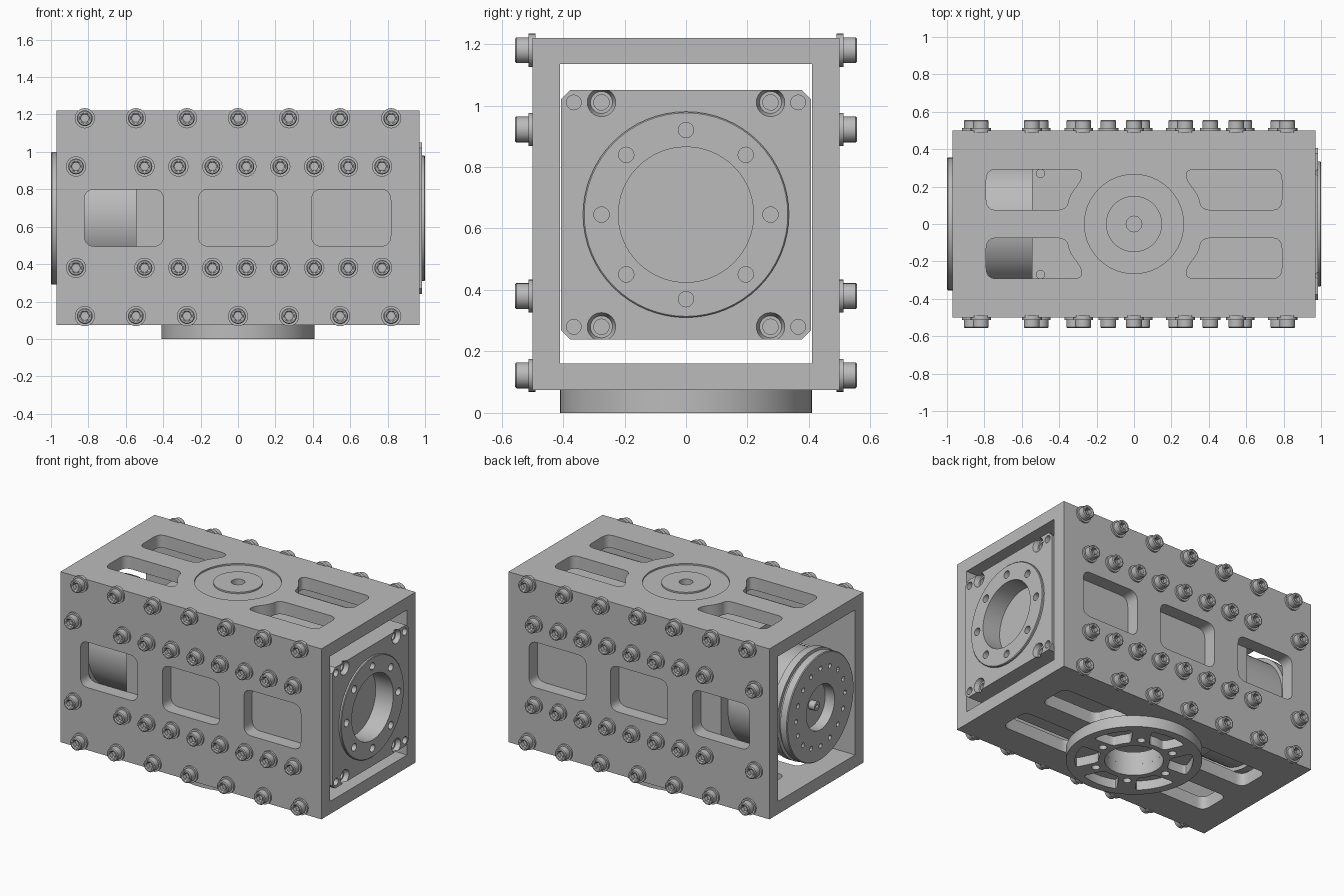
import bpy, bmesh, math
from mathutils import Vector

if "Cube" in bpy.data.objects:
    bpy.data.objects.remove(bpy.data.objects["Cube"], do_unlink=True)

metal = bpy.data.materials.new("machined_grey")
metal.use_nodes = True
GREY = (0.5, 0.5, 0.5, 1)
metal.diffuse_color = GREY
metal.node_tree.nodes["Principled BSDF"].inputs["Base Color"].default_value = GREY

MID = 0.645            # height of the drive axis
WALL, HALF_X = 0.5, 0.97
INNER = 0.41


def place(axis, u, v, d):
    return Vector({"x": (d, u, v), "y": (u, d, v), "z": (u, v, d)}[axis])


def finish(name, bm):
    bmesh.ops.remove_doubles(bm, verts=bm.verts, dist=1e-5)
    bmesh.ops.recalc_face_normals(bm, faces=bm.faces)
    mesh = bpy.data.meshes.new(name)
    bm.to_mesh(mesh)
    bm.free()
    mesh.materials.append(metal)
    obj = bpy.data.objects.new(name, mesh)
    bpy.context.collection.objects.link(obj)
    return obj


def prism(name, pts, axis, a, b):
    bm = bmesh.new()
    ends = [[bm.verts.new(place(axis, u, v, d)) for u, v in pts] for d in (a, b)]
    for ring in ends:
        bm.faces.new(ring)
    n = len(pts)
    for i in range(n):
        j = (i + 1) % n
        bm.faces.new((ends[0][i], ends[0][j], ends[1][j], ends[1][i]))
    return finish(name, bm)


def lathe(name, profile, axis, cu=0, cv=0, segs=32):
    """Spin (radius, depth) points; a third item makes that ring hexagonal."""
    bm = bmesh.new()
    rings = []
    for r, d, *hexed in profile:
        ring = []
        for i in range(segs):
            t = math.tau * i / segs
            k = r / math.cos(t % (math.pi / 3) - math.pi / 6) if hexed else r
            ring.append(bm.verts.new(place(axis, cu + k * math.cos(t), cv + k * math.sin(t), d)))
        rings.append(ring)
    for p, q in zip(rings, rings[1:]):
        for i in range(segs):
            j = (i + 1) % segs
            bm.faces.new((p[i], p[j], q[j], q[i]))
    return finish(name, bm)


def rod(r, axis, cu, cv, a, b, segs=20):
    return lathe("cutter", [(0, a), (r, a), (r, b), (0, b)], axis, cu, cv, segs)


def rect(u0, u1, v0, v1):
    return [(u0, v0), (u1, v0), (u1, v1), (u0, v1)]


def rounded(pts, r, steps=6):
    out = []
    for i, p in enumerate(pts):
        p = Vector(p)
        a, b = Vector(pts[i - 1]) - p, Vector(pts[(i + 1) % len(pts)]) - p
        s = p + a.normalized() * min(r, a.length * 0.48)
        e = p + b.normalized() * min(r, b.length * 0.48)
        for k in range(steps + 1):
            t = k / steps
            out.append(tuple(s * (1 - t) ** 2 + p * 2 * t * (1 - t) + e * t * t))
    return out


def cut(obj, cutters):
    for c in cutters:
        c.hide_render = True
        m = obj.modifiers.new("cut", "BOOLEAN")
        m.operation, m.solver, m.object = "DIFFERENCE", "EXACT", c
    dg = bpy.context.evaluated_depsgraph_get()
    mesh = bpy.data.meshes.new_from_object(obj.evaluated_get(dg))
    obj.modifiers.clear()
    obj.data = mesh
    for c in cutters:
        bpy.data.objects.remove(c, do_unlink=True)


def smooth(obj):
    bpy.ops.object.select_all(action="DESELECT")
    obj.select_set(True)
    bpy.context.view_layer.objects.active = obj
    bpy.ops.object.shade_smooth_by_angle(angle=math.radians(30))


def polar(r, deg):
    return r * math.cos(math.radians(deg)), r * math.sin(math.radians(deg))


# Outer frame: square tube with side windows and plate slots
frame = prism("frame", rect(-WALL, WALL, 0.075, 1.22), "x", -HALF_X, HALF_X)
cuts = [prism("cutter", rect(-INNER, INNER, 0.16, 1.135), "x", -1.2, 1.2)]
for x in (-0.61, 0, 0.605):
    cuts.append(prism("cutter", rounded(rect(x - 0.212, x + 0.212, 0.495, 0.8), 0.06), "y", -0.7, 0.7))
slot = [(0.79, 0.075), (0.79, 0.292), (0.28, 0.292), (0.28, 0.235), (0.345, 0.155), (0.36, 0.075)]
for sx in (-1, 1):
    for sy in (-1, 1):
        cuts.append(prism("cutter", rounded([(sx * u, sy * v) for u, v in slot], 0.055), "z", -0.2, 1.4))
# Shallow ring recess and pin hole on top, bore below
cuts.append(lathe("cutter", [(0.15, 1.21), (0.265, 1.21), (0.265, 1.3), (0.15, 1.3), (0.15, 1.21)], "z", segs=64))
cuts.append(rod(0.042, "z", 0, 0, 1.15, 1.3))
cuts.append(rod(0.177, "z", 0, 0, 0, 0.2, 48))
cut(frame, cuts)
smooth(frame)

# Gear housing: chamfered block with output bore and mounting holes
c, h = 0.03, 0.406
corners = [(-h + c, -h), (h - c, -h), (h, -h + c), (h, h - c), (h - c, h), (-h + c, h), (-h, h - c), (-h, -h + c)]
housing = prism("gear_housing", [(u, v + MID) for u, v in corners], "x", -0.545, 0.985)
cuts = [rod(0.22, "x", 0, MID, 0.87, 1.1, 64)]
for sy in (-1, 1):
    for sz in (-1, 1):
        z = MID + sz * 0.365
        cuts.append(rod(0.024, "x", sy * 0.365, z, 0.93, 1.1))
        cuts.append(lathe("cutter", [(0, 0.9), (0.025, 0.9), (0.025, 0.955), (0.036, 0.955),
                                     (0.048, 0.99), (0.048, 1.1), (0, 1.1)], "x", sy * 0.275, z, 24))
    cuts.append(rod(0.022, "z", -0.5, sy * 0.27, 0.95, 1.2))
    cuts.append(rod(0.022, "z", -0.5, sy * 0.27, 0.1, 0.34))
bolt_circle = [polar(0.275, 45 * k) for k in range(8)]
cuts += [rod(0.025, "x", u, v + MID, 0.93, 1.1) for u, v in bolt_circle]
cut(housing, cuts)
smooth(housing)

# Output ring on the right end
ring = lathe("output_ring", [(0.335, 0.975), (0.335, 0.996), (0.331, 1), (0.22, 1), (0.22, 0.975), (0.335, 0.975)],
             "x", 0, MID, 64)
cut(ring, [rod(0.025, "x", u, v + MID, 0.9, 1.1) for u, v in bolt_circle])
smooth(ring)

# Motor body with grooved flange, centre recess and stub on the left end
motor = lathe("motor", [(0, -0.53), (0.335, -0.53), (0.335, -0.88), (0.36, -0.88), (0.36, -0.93), (0.335, -0.93),
                        (0.335, -0.95), (0.355, -0.95), (0.355, -0.995), (0.35, -1), (0.15, -1), (0.15, -0.93),
                        (0.03, -0.93), (0.03, -0.975), (0.012, -0.975), (0.012, -0.95), (0, -0.95)],
              "x", 0, MID, 64)
holes = [polar(0.26, 22.5 * k) for k in range(16)]
cut(motor, [rod(0.016, "x", u, v + MID, -1.1, -0.96, 12) for u, v in holes])
smooth(motor)

# Base flange with six pockets between drilled spokes
base = lathe("base_flange", [(0.177, 0), (0.41, 0), (0.41, 0.078), (0.177, 0.078), (0.177, 0)], "z", segs=72)
cuts = []
for k in range(6):
    mid = 30 + 60 * k
    arc = [polar(0.355, mid + a) for a in range(-23, 24, 6)]
    inner = [polar(0.215, mid + a) for a in (15, 5, -5, -15)]
    cuts.append(prism("cutter", rounded(arc + inner, 0.03, 3), "z", -0.1, 0.062))
    cuts.append(rod(0.025, "z", *polar(0.245, 60 * k), -0.1, 0.055))
cut(base, cuts)
smooth(base)

# Socket-head bolt with washer, shared by every position
bolt = lathe("bolt", [(0, 0.01), (0.054, 0.01), (0.054, -0.012), (0.042, -0.012), (0.042, -0.052), (0.037, -0.057),
                      (0.029, -0.057), (0.021, -0.052, True), (0.021, -0.025, True), (0, -0.025)], "y", segs=24)
smooth(bolt)
outer_x = [0.273 * k for k in range(-3, 4)]
inner_x = [-0.866] + [-0.5 + 0.1815 * k for k in range(8)]
spots = [(x, z) for z in (0.122, 1.18) for x in outer_x]
spots += [(x, z) for z in (0.38, 0.922) for x in inner_x]
for side, turn, sy in (("front", 0, -1), ("back", math.pi, 1)):
    for i, (x, z) in enumerate(spots):
        b = bpy.data.objects.new(f"{side}_bolt_{i + 1}", bolt.data)
        b.location = (x, sy * WALL, z)
        b.rotation_euler.z = turn
        bpy.context.collection.objects.link(b)
bpy.data.objects.remove(bolt, do_unlink=True)
